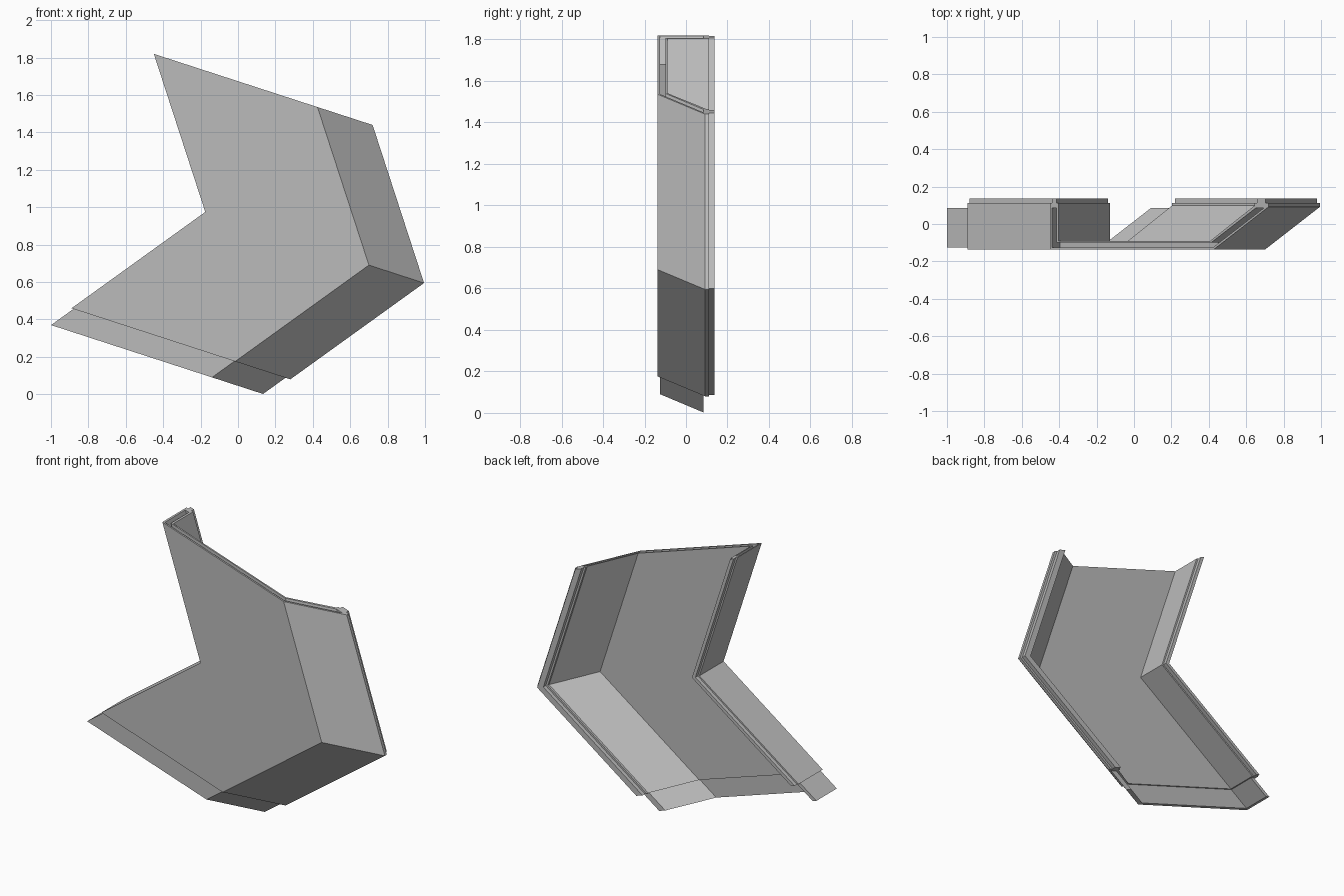
import bpy
import bmesh
from mathutils import Vector

cube = bpy.data.objects.get("Cube")
if cube:
    bpy.data.objects.remove(cube)

# Single plain material
grey = bpy.data.materials.new("plain_grey")
grey.use_nodes = True
colour = (0.5, 0.5, 0.5, 1)
grey.diffuse_color = colour
grey.node_tree.nodes["Principled BSDF"].inputs["Base Color"].default_value = colour

# Every cross-section lies along this direction and the y axis
ACROSS = Vector((0.951, 0, -0.309))
TOP = Vector((-0.45, 0, 1.82))
ELBOW = Vector((-0.175, 0, 0.975))
END = Vector((-0.89, 0, 0.46))
DOWN_UPPER = (ELBOW - TOP).normalized()
DOWN_LOWER = (END - ELBOW).normalized()


def sweep(name, section, path):
    """Loft a closed (across, y) section along the path points."""
    bm = bmesh.new()
    rings = [[bm.verts.new(p + ACROSS * s + Vector((0, y, 0))) for s, y in section]
             for p in path]
    n = len(section)
    for a, b in zip(rings, rings[1:]):
        for i in range(n):
            j = (i + 1) % n
            bm.faces.new((a[i], a[j], b[j], b[i]))
    bm.faces.new(rings[0])
    bm.faces.new(rings[-1][::-1])
    bmesh.ops.recalc_face_normals(bm, faces=bm.faces)
    mesh = bpy.data.meshes.new(name)
    bm.to_mesh(mesh)
    bm.free()
    mesh.materials.append(grey)
    obj = bpy.data.objects.new(name, mesh)
    bpy.context.collection.objects.link(obj)
    return obj


# Channel wall: upright left side, flat front, slanted right side
channel_section = [(0, 0.112), (0, -0.137), (0.92, -0.137), (1.23, 0.092), (1.23, 0.112),
                   (1.15, 0.112), (1.15, 0.098), (0.902, -0.09), (0.05, -0.09), (0.05, 0.112)]
path = [TOP, ELBOW, END]
channel = sweep("elbow_channel", channel_section, path)

# Thin connector section shared by the tongue and the groove
joint_section = [(0.011, 0.085), (0.011, -0.126), (0.916, -0.126), (1.203, 0.085),
                 (1.157, 0.085), (0.906, -0.1), (0.038, -0.1), (0.038, 0.085)]

# Groove sunk into the upper end
groove = sweep("groove_cutter", joint_section,
               [TOP - DOWN_UPPER * 0.1, TOP + DOWN_UPPER * 0.145])
groove.hide_render = True
cut = channel.modifiers.new("groove", "BOOLEAN")
cut.operation = "DIFFERENCE"
cut.solver = "EXACT"
cut.object = groove
bpy.context.view_layer.objects.active = channel
bpy.ops.object.modifier_apply(modifier=cut.name)
bpy.data.objects.remove(groove)

# Tongue projecting from the lower end
sweep("end_tongue", joint_section, [END - DOWN_LOWER * 0.01, END + DOWN_LOWER * 0.148])

# Raised ribs along both back edges
for name, inner, outer in (("left_rib", 0.012, 0.038), ("right_rib", 1.165, 1.212)):
    sweep(name, [(inner, 0.105), (outer, 0.105), (outer, 0.137), (inner, 0.137)], path)
